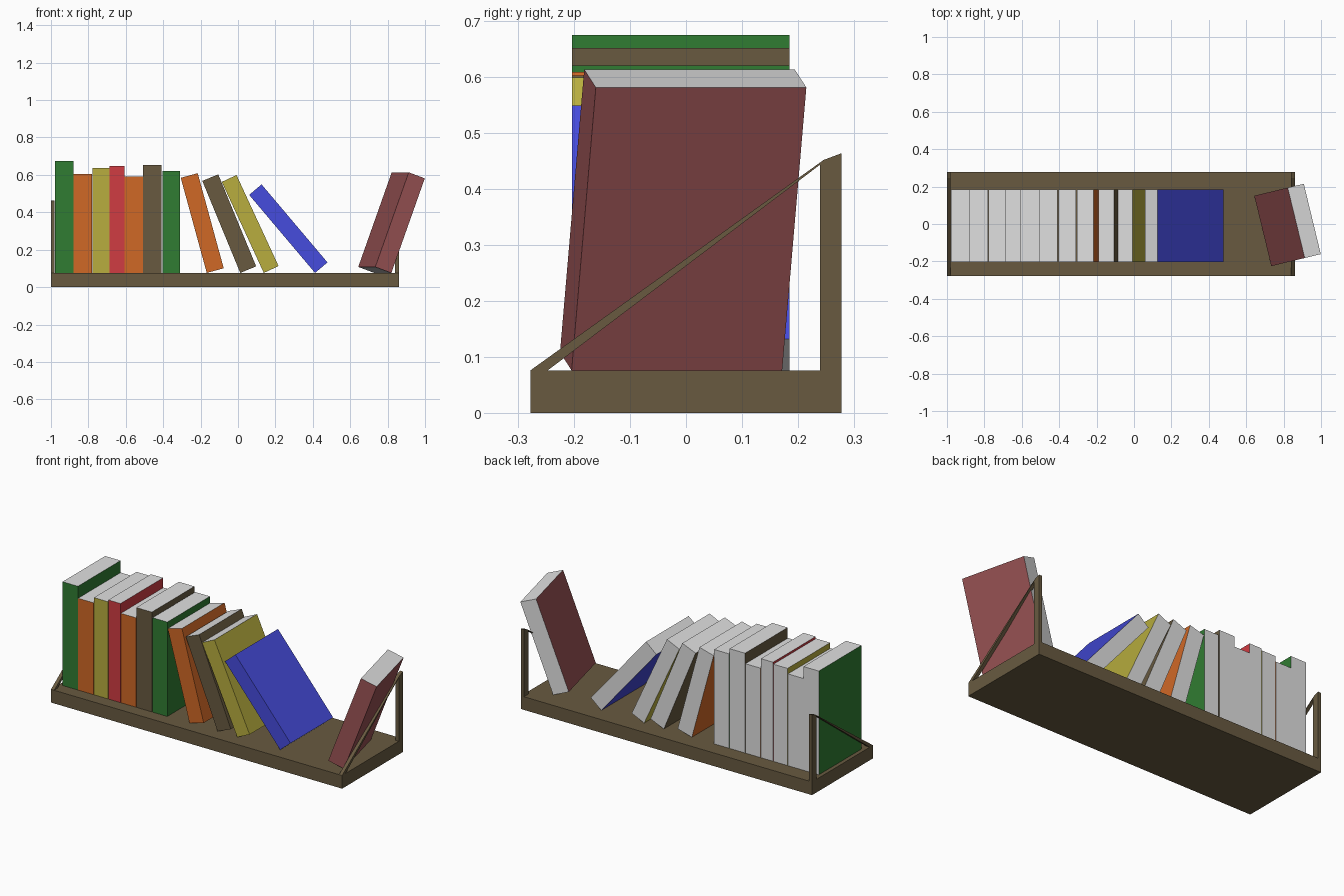
import bpy, bmesh, math
from mathutils import Matrix, Vector

if "Cube" in bpy.data.objects:
    bpy.data.objects.remove(bpy.data.objects["Cube"])


def material(name, rgb):
    # sRGB 0-255 to linear
    lin = [((c / 255 + 0.055) / 1.055) ** 2.4 for c in rgb]
    m = bpy.data.materials.new(name)
    m.diffuse_color = (*lin, 1)
    m.use_nodes = True
    m.node_tree.nodes["Principled BSDF"].inputs["Base Color"].default_value = m.diffuse_color
    return m


MATS = {
    "green": material("green cover", (48, 124, 50)),
    "orange": material("orange cover", (208, 104, 38)),
    "yellow": material("yellow cover", (184, 174, 62)),
    "red": material("red cover", (208, 60, 66)),
    "brown": material("brown cover", (104, 90, 64)),
    "blue": material("blue cover", (70, 76, 222)),
    "maroon": material("maroon cover", (152, 82, 84)),
}
WOOD = MATS["brown"]
PAGES = material("grey pages", (224, 224, 224))


def finish(name, bm, mats):
    bmesh.ops.recalc_face_normals(bm, faces=bm.faces)
    me = bpy.data.meshes.new(name)
    bm.to_mesh(me)
    bm.free()
    for m in mats:
        me.materials.append(m)
    ob = bpy.data.objects.new(name, me)
    bpy.context.collection.objects.link(ob)
    return ob


def box(lo, hi):
    bm = bmesh.new()
    bmesh.ops.create_cube(bm, size=1)
    for v in bm.verts:
        v.co = Vector([hi[i] if v.co[i] > 0 else lo[i] for i in range(3)])
    return bm


FLOOR = 0.076
Y0, Y1 = -0.204, 0.185


def book(name, colour, lo, hi, matrix=Matrix()):
    # covers on both sides and the front spine, pages elsewhere
    bm = box(lo, hi)
    bm.normal_update()
    for f in bm.faces:
        cover = abs(f.normal.x) > 0.5 or f.normal.y < -0.5
        f.material_index = 0 if cover else 1
    ob = finish(name, bm, [MATS[colour], PAGES])
    ob.matrix_world = matrix


# shelf board
finish("shelf_board", box((-1, -0.278, 0), (0.86, 0.278, FLOOR)), [WOOD])

# end frames: rear post with a slanted brace
PROFILE = [(-0.278, FLOOR), (-0.247, FLOOR), (0.239, 0.443), (0.239, FLOOR),
           (0.278, FLOOR), (0.278, 0.464), (0.246, 0.452)]
for side, x in (("left", -1.0), ("right", 0.84)):
    bm = bmesh.new()
    face = bm.faces.new([bm.verts.new((x, y, z)) for y, z in PROFILE])
    ext = bmesh.ops.extrude_face_region(bm, geom=[face])
    for v in ext["geom"]:
        if isinstance(v, bmesh.types.BMVert):
            v.co.x += 0.02
    finish(side + "_end_frame", bm, [WOOD])

# upright books: colour, left x, right x, top z
UPRIGHT = [("green", -0.978, -0.880, 0.675), ("orange", -0.879, -0.781, 0.606),
           ("yellow", -0.778, -0.688, 0.637), ("red", -0.686, -0.608, 0.648),
           ("orange", -0.606, -0.509, 0.592), ("brown", -0.507, -0.408, 0.652),
           ("green", -0.403, -0.309, 0.621)]
for i, (c, x0, x1, top) in enumerate(UPRIGHT):
    book(f"upright_book_{i + 1}", c, (x0, Y0, FLOOR), (x1, Y1, top))

# books leaning left on their lower left edge: colour, edge x, lean, width, height
LEANING = [("orange", -0.167, 15.3, 0.094, 0.527), ("brown", 0.012, 22.4, 0.092, 0.532),
           ("yellow", 0.138, 24.8, 0.087, 0.536), ("blue", 0.412, 40.2, 0.087, 0.546)]
for i, (c, x, lean, w, h) in enumerate(LEANING):
    m = Matrix.Translation((x, 0, FLOOR)) @ Matrix.Rotation(-math.radians(lean), 4, "Y")
    book(f"leaning_book_{i + 1}", c, (0, Y0, 0), (w, Y1, h), m)

# last book: leans right on the end frame, slightly turned
m = (Matrix.Translation((0.643, 0.151, FLOOR + 0.032))
     @ Matrix.Rotation(math.radians(13.6), 4, "Z")
     @ Matrix.Rotation(math.radians(20), 4, "Y"))
book("turned_book", "maroon", (0, -0.387, 0), (0.094, 0, 0.538), m)
